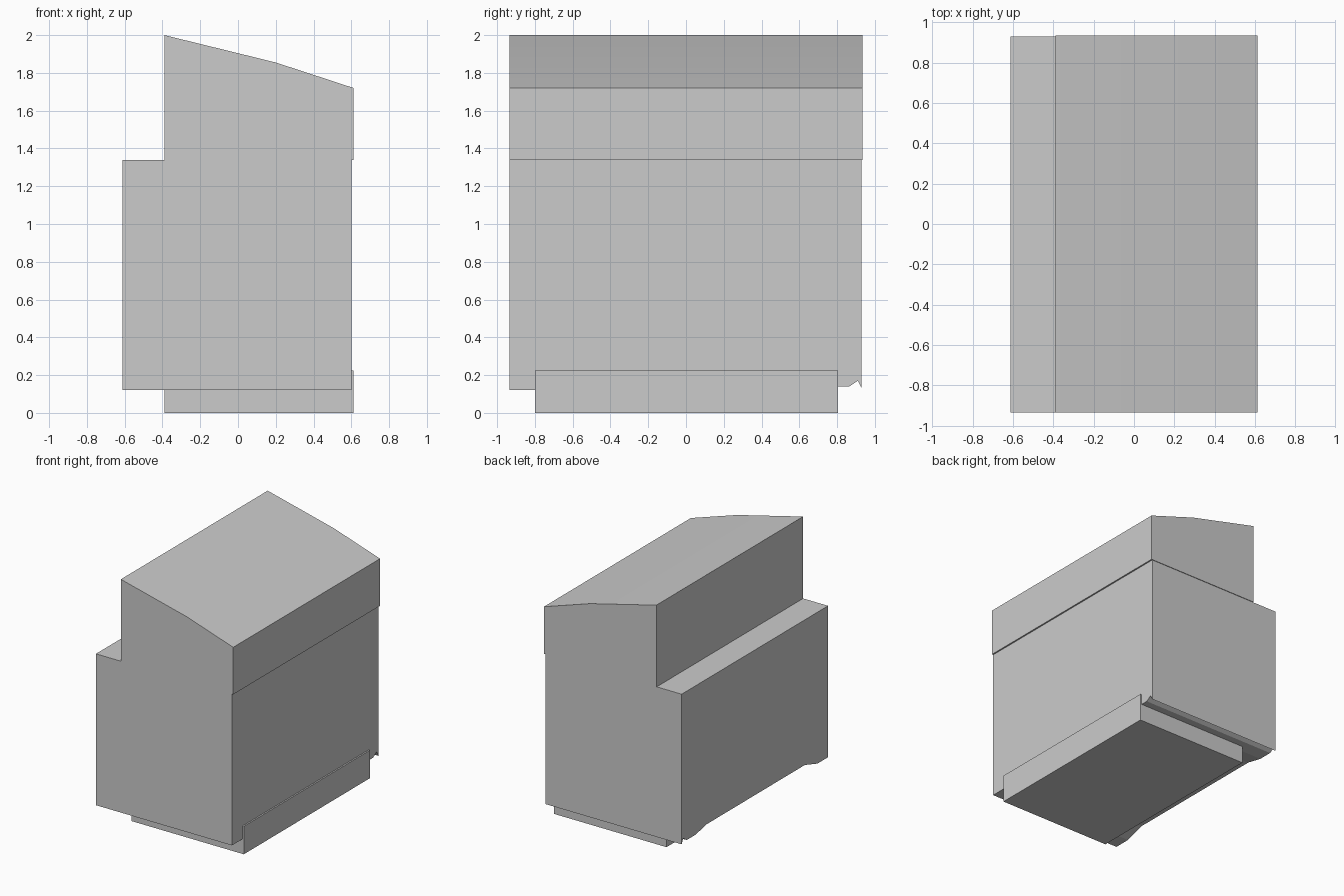
import bpy, bmesh
from mathutils import Vector

if "Cube" in bpy.data.objects:
    bpy.data.objects.remove(bpy.data.objects["Cube"])


def prism(name, profile, to_3d, start, end):
    """Extrude a 2D profile from start to end along the remaining axis."""
    bm = bmesh.new()
    face = bm.faces.new([bm.verts.new(to_3d(a, b, start)) for a, b in profile])
    step = Vector(to_3d(0, 0, end)) - Vector(to_3d(0, 0, start))
    out = bmesh.ops.extrude_face_region(bm, geom=[face], use_keep_orig=True)
    moved = [g for g in out["geom"] if isinstance(g, bmesh.types.BMVert)]
    bmesh.ops.translate(bm, verts=moved, vec=step)
    bmesh.ops.recalc_face_normals(bm, faces=bm.faces)
    mesh = bpy.data.meshes.new(name)
    bm.to_mesh(mesh)
    bm.free()
    obj = bpy.data.objects.new(name, mesh)
    bpy.context.collection.objects.link(obj)
    return obj


def along_x(a, b, t):
    return (t, a, b)


def along_y(a, b, t):
    return (a, t, b)


# Main cabinet: side profile with a raised underside between low feet
prism("cabinet_body", [
    (-0.935, 1.34), (-0.935, 0.12), (-0.80, 0.12), (-0.64, 0.17),
    (0.61, 0.17), (0.75, 0.14), (0.865, 0.14), (0.91, 0.17),
    (0.93, 0.13), (0.93, 1.34)], along_x, -0.612, 0.60)

# Plinth under the cabinet, slightly proud of the right side
prism("plinth", [(-0.39, 0), (0.612, 0), (0.612, 0.225), (-0.39, 0.225)],
      along_y, -0.80, 0.805)

# Upper section with a sloping, softly bent roof
top = prism("upper_section", [
    (-0.39, 1.34), (0.612, 1.34), (0.612, 1.72), (0.20, 1.855), (-0.39, 2.0)],
    along_y, -0.935, 0.935)
bpy.context.view_layer.objects.active = top
top.select_set(True)
bpy.ops.object.shade_smooth_by_angle()
